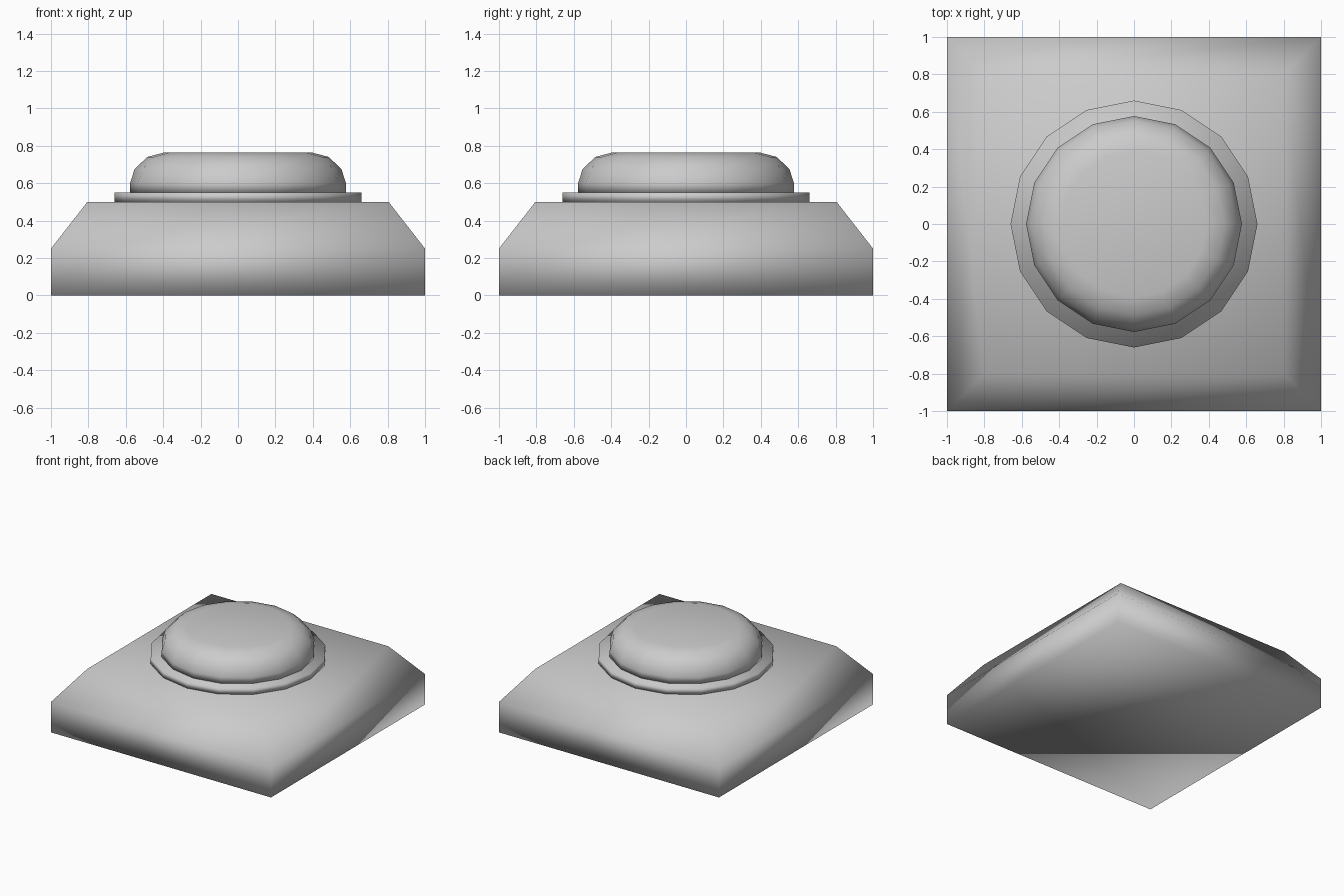
import bpy, bmesh
from math import cos, sin, pi

if "Cube" in bpy.data.objects:
    bpy.data.objects.remove(bpy.data.objects["Cube"])


def stack(name, profile, sides, turn=0.0):
    """Closed solid from stacked rings of (radius, height)."""
    bm = bmesh.new()
    rings = [[bm.verts.new((r * cos(turn + 2 * pi * i / sides),
                            r * sin(turn + 2 * pi * i / sides), z))
              for i in range(sides)] for r, z in profile]
    for low, high in zip(rings, rings[1:]):
        for i in range(sides):
            j = (i + 1) % sides
            bm.faces.new((low[i], low[j], high[j], high[i]))
    bm.faces.new(rings[0][::-1])
    bm.faces.new(rings[-1])
    for f in bm.faces:
        f.smooth = True
    mesh = bpy.data.meshes.new(name)
    bm.to_mesh(mesh)
    bm.free()
    obj = bpy.data.objects.new(name, mesh)
    bpy.context.collection.objects.link(obj)
    return obj


# Square base with sloped shoulders (corner radius = half width * sqrt 2)
D = 2 ** 0.5
stack("base", [(D, 0), (D, 0.25), (0.805 * D, 0.5)], 4, pi / 4)

# Collar around the button
stack("collar", [(0.66, 0.5), (0.66, 0.55)], 16)

# Rounded push button
stack("button", [(0.577, 0.55), (0.577, 0.60), (0.553, 0.675),
                 (0.485, 0.74), (0.39, 0.765)], 16)
